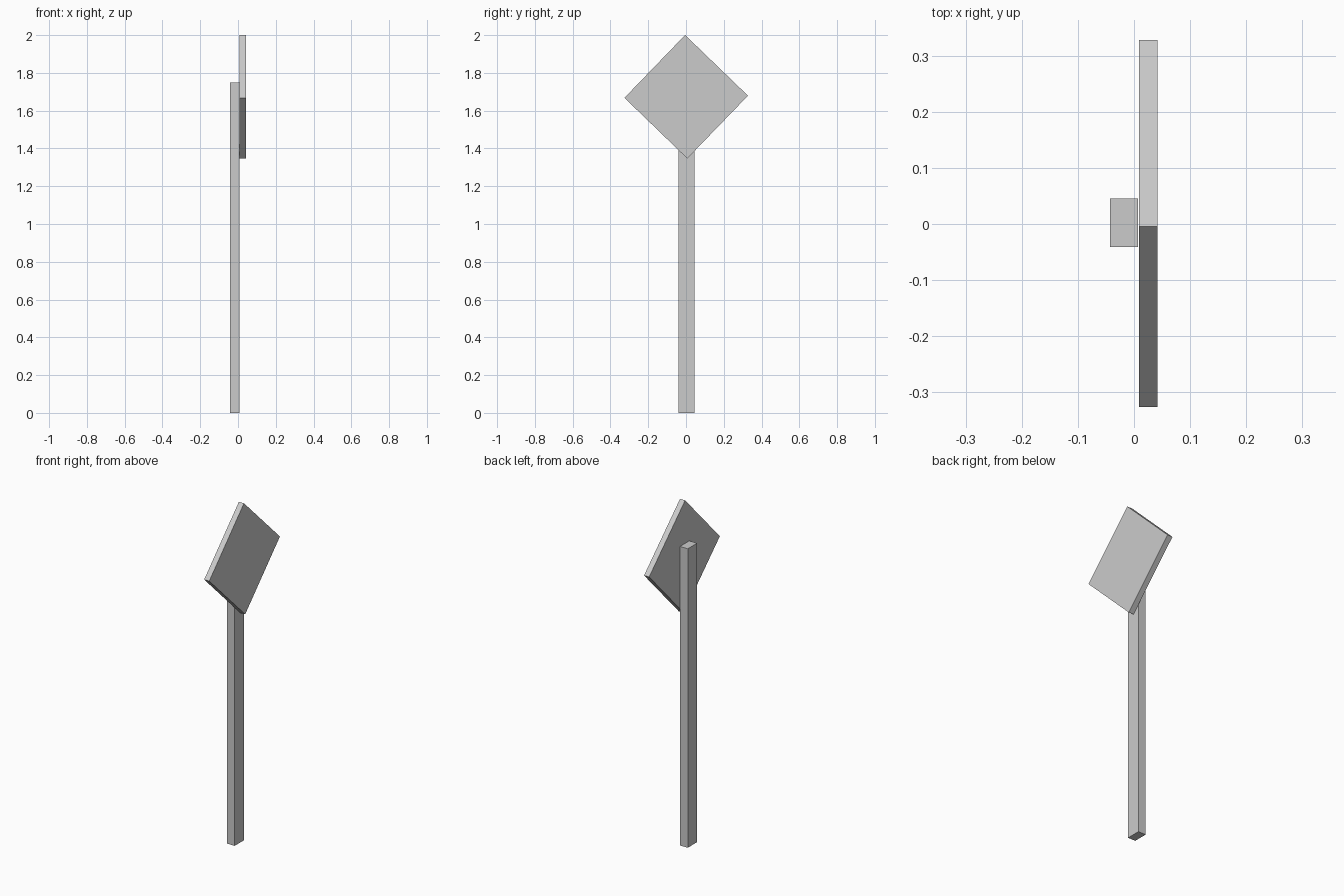
import bpy
from math import radians

if "Cube" in bpy.data.objects:
    bpy.data.objects.remove(bpy.data.objects["Cube"])


def box(name, center, size, tilt=0.0):
    """Box with the given centre and dimensions, turned about the x axis."""
    bpy.ops.mesh.primitive_cube_add(size=1, location=center)
    ob = bpy.context.object
    ob.name = name
    ob.scale = size
    bpy.ops.object.transform_apply(location=False, rotation=False, scale=True)
    ob.rotation_euler.x = radians(tilt)
    return ob


# Upright post
box("post", (-0.018, 0.002, 0.875), (0.050, 0.086, 1.75))

# Square panel set on its corner, facing +x, very slightly crooked
box("sign_panel", (0.0255, 0.001, 1.6735), (0.033, 0.4625, 0.4625), tilt=46)
